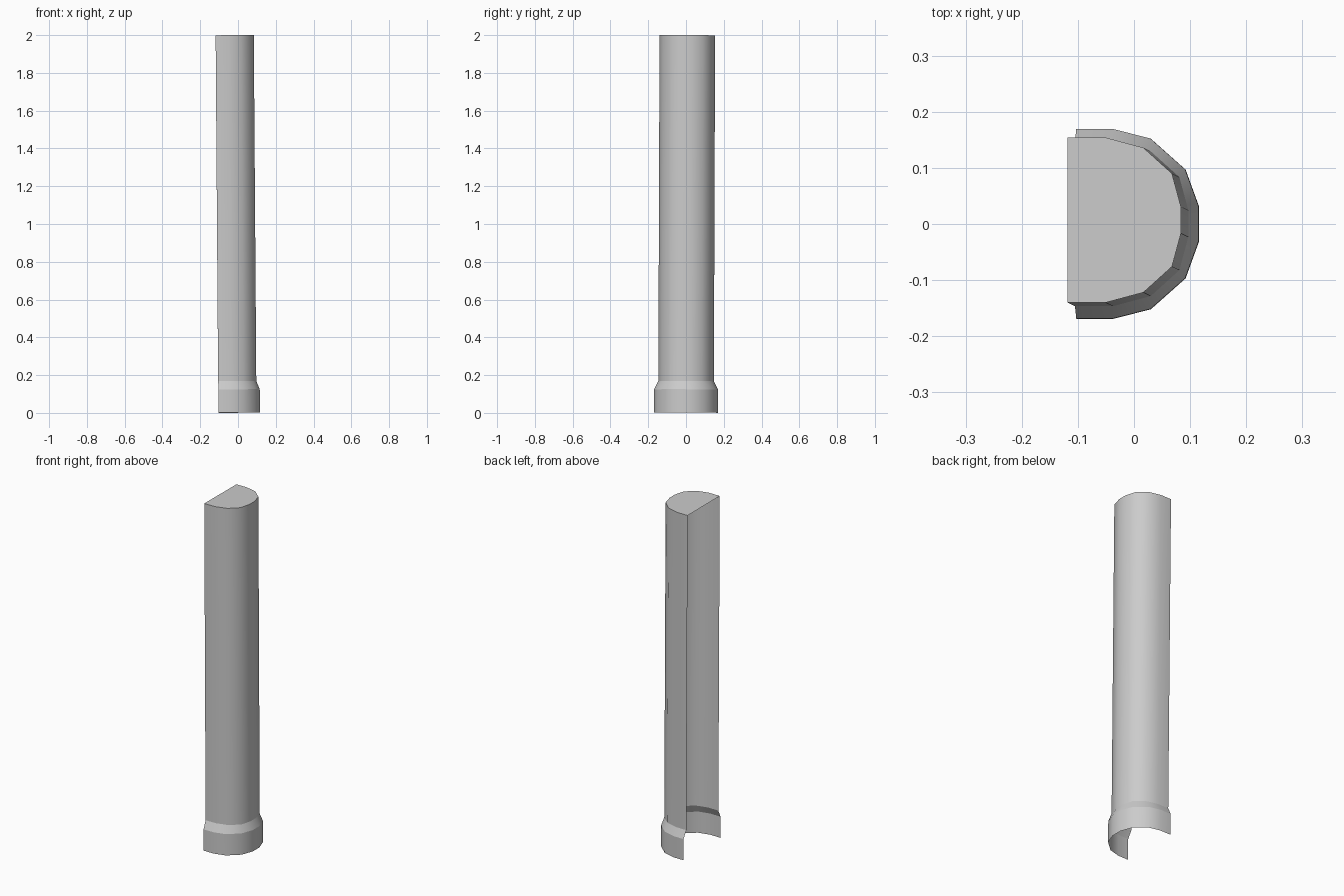
import bpy, bmesh

if "Cube" in bpy.data.objects:
    bpy.data.objects.remove(bpy.data.objects["Cube"])

# Half cross-sections (x, y), from the open back edge round to the front
SHAFT = [(-0.104, 0.147), (-0.036, 0.147), (0.031, 0.129), (0.082, 0.083), (0.098, 0.024)]
BASE = [(-0.102, 0.169), (-0.037, 0.169), (0.030, 0.152), (0.092, 0.097), (0.116, 0.031)]
LEAN = (-0.0072, 0.0035)  # slight lean of the axis per unit of height


def mirrored(half):
    return half + [(x, -y) for x, y in reversed(half)]


def leaning(x, y, z):
    return (x + LEAN[0] * z, y + LEAN[1] * z,
            z - LEAN[0] * x - LEAN[1] * y + 0.0013)


def loft(name, levels, cap=False):
    bm = bmesh.new()
    rings = [[bm.verts.new(leaning(x, y, z)) for x, y in mirrored(half)]
             for half, z in levels]
    for low, high in zip(rings, rings[1:]):
        for i in range(len(low) - 1):
            # wound so that normals point away from the axis
            f = bm.faces.new((low[i], high[i], high[i + 1], low[i + 1]))
            f.normal_update()
            c = f.calc_center_median()
            if f.normal.x * (c.x + 0.1) + f.normal.y * c.y < 0:
                f.normal_flip()
    if cap:
        f = bm.faces.new(rings[-1])
        f.normal_update()
        if f.normal.z < 0:
            f.normal_flip()
    # smooth round the column, crisp at each horizontal break
    for f in bm.faces:
        f.smooth = True
    for ring in rings:
        for a, b in zip(ring, ring[1:]):
            bm.edges.get((a, b)).smooth = False
    mesh = bpy.data.meshes.new(name)
    bm.to_mesh(mesh)
    bm.free()
    obj = bpy.data.objects.new(name, mesh)
    bpy.context.collection.objects.link(obj)
    return obj


# Open-backed shaft with a flat top
loft("half_column_shaft", [(SHAFT, 0.167), (SHAFT, 1.998)], cap=True)

# Wider foot with its sloped shoulder
loft("half_column_base", [(BASE, 0.0), (BASE, 0.123), (SHAFT, 0.167)])
